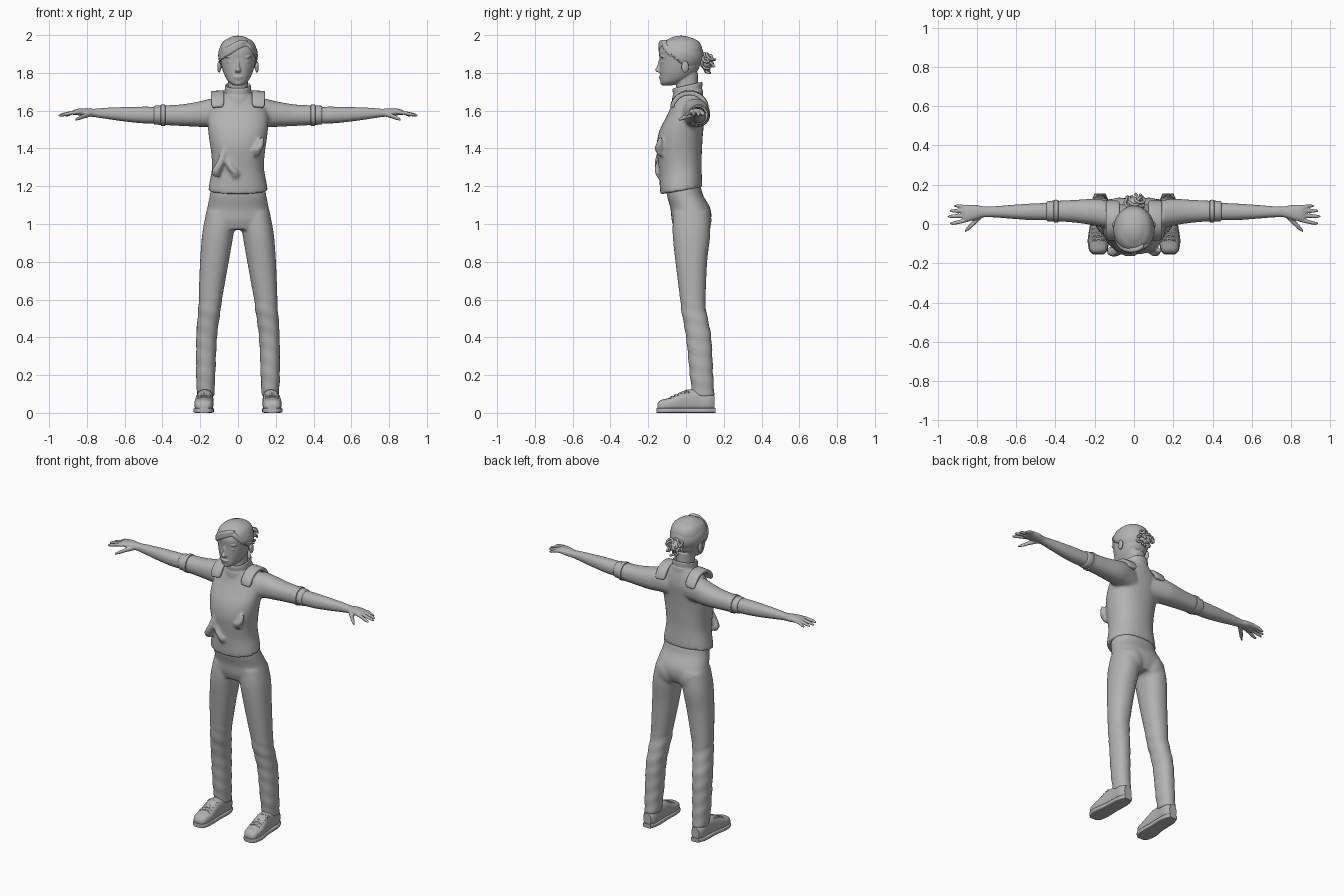
import bpy, bmesh, math, random
from mathutils import Vector, Matrix

random.seed(4)
SIDES = {"left": 1, "right": -1}

default = bpy.data.objects.get("Cube")
if default:
    bpy.data.objects.remove(default)

grey = bpy.data.materials.new("plain_grey")
grey.use_nodes = True
grey.diffuse_color = (.45, .45, .45, 1)
grey.node_tree.nodes["Principled BSDF"].inputs["Base Color"].default_value = grey.diffuse_color


def spline(rows, steps):
    """Smoothly interpolate rows of numbers."""
    result = []
    last = len(rows) - 1
    for i in range(last):
        a, b, c, d = (rows[max(0, min(last, i + k))] for k in (-1, 0, 1, 2))
        for s in range(steps):
            t = s / steps
            result.append([q + t / 2 * (r - p + t * (2*p - 5*q + 4*r - w + t * (3*(q - r) + w - p)))
                           for p, q, r, w in zip(a, b, c, d)])
    return result + [list(rows[-1])]


def loft(bm, axis, rows, side=1, square=.9, tilt=0, ripple=0, steps=4, sides=32):
    """Loft rows of (position, centre a, centre b, radius a, radius b)."""
    def power(v):
        return math.copysign(abs(v) ** square, v)
    rings = []
    for pos, ca, cb, ra, rb in spline(rows, steps):
        ring = []
        for k in range(sides):
            angle = math.tau * k / sides
            fold = 1 + ripple * math.sin(pos * 75 + 2 * math.sin(angle + side))
            a = ca + ra * fold * power(math.cos(angle))
            b = cb + rb * fold * power(math.sin(angle))
            co = {"X": (pos, a, b), "Y": (a, pos, b), "Z": (a, b, pos + tilt * b)}[axis]
            ring.append(bm.verts.new((co[0] * side, co[1], co[2])))
        rings.append(ring)
    for low, high in zip(rings, rings[1:]):
        for k in range(sides):
            n = (k + 1) % sides
            bm.faces.new((low[k], low[n], high[n], high[k]))
    bm.faces.new(rings[0])
    bm.faces.new(rings[-1])


def ball(bm, centre, radii):
    matrix = Matrix.Translation(centre) @ Matrix.Diagonal((*radii, 1))
    bmesh.ops.create_uvsphere(bm, u_segments=32, v_segments=20, radius=1, matrix=matrix)


def finish(bm, name, voxel=0, smooth=4):
    """Make the object; a voxel size fuses its shells into one skin."""
    bmesh.ops.recalc_face_normals(bm, faces=bm.faces)
    mesh = bpy.data.meshes.new(name)
    bm.to_mesh(mesh)
    bm.free()
    mesh.materials.append(grey)
    obj = bpy.data.objects.new(name, mesh)
    bpy.context.collection.objects.link(obj)
    bpy.ops.object.select_all(action="DESELECT")
    obj.select_set(True)
    bpy.context.view_layer.objects.active = obj
    bpy.ops.object.shade_smooth_by_angle(angle=math.radians(50))
    if voxel:
        fuse = obj.modifiers.new("fuse", "REMESH")
        fuse.mode = "VOXEL"
        fuse.voxel_size = voxel
        fuse.use_smooth_shade = True
        relax = obj.modifiers.new("relax", "SMOOTH")
        relax.iterations = smooth
    return obj


def cord(name, paths, radius):
    """Round cords along smooth paths, turned into a mesh."""
    curve = bpy.data.curves.new(name, "CURVE")
    curve.dimensions = "3D"
    curve.bevel_depth = radius
    curve.bevel_resolution = 2
    curve.use_fill_caps = True
    for path in paths:
        points = spline(path, 4)
        line = curve.splines.new("POLY")
        line.points.add(len(points) - 1)
        for point, co in zip(line.points, points):
            point.co = (*co, 1)
    curve.materials.append(grey)
    obj = bpy.data.objects.new(name, curve)
    bpy.context.collection.objects.link(obj)
    bpy.ops.object.select_all(action="DESELECT")
    obj.select_set(True)
    bpy.context.view_layer.objects.active = obj
    bpy.ops.object.convert(target="MESH")


# Sweater: torso, sleeves and hanging pocket folds
bm = bmesh.new()
loft(bm, "Z", [(1.18, 0, -.025, .158, .11), (1.22, 0, -.027, .152, .112), (1.3, 0, -.03, .138, .112),
               (1.38, 0, -.033, .142, .118), (1.45, 0, -.033, .152, .122), (1.52, 0, -.022, .16, .118),
               (1.58, 0, -.002, .16, .105), (1.63, 0, .008, .14, .09), (1.67, 0, .01, .1, .08),
               (1.7, 0, .01, .075, .075)], tilt=.17)
for side in SIDES.values():
    loft(bm, "X", [(.06, .04, 1.58, .06, .07), (.14, .05, 1.588, .07, .075), (.2, .06, 1.582, .068, .068),
                   (.3, .065, 1.576, .058, .057), (.4, .066, 1.576, .052, .052)], side)
for x, low, high, lean in [(-.115, 1.25, 1.42, .05), (-.015, 1.24, 1.37, -.05), (.1, 1.36, 1.46, .03)]:
    loft(bm, "Z", [(low, x, -.135, .014, .012), (low + .03, x, -.14, .024, .024),
                   ((low + high) / 2, x + lean / 2, -.143, .02, .022), (high, x + lean, -.135, .01, .008)])
finish(bm, "sweater", .009, 5)

# Standing collar, higher at the back
bm = bmesh.new()
loft(bm, "Z", [(1.65, 0, .008, .084, .084), (1.69, 0, .008, .076, .08), (1.7, 0, .008, .071, .077),
               (1.727, 0, .008, .069, .079), (1.733, 0, .008, .063, .072), (1.715, 0, .008, .055, .064)],
     tilt=.22, steps=3)
finish(bm, "collar")

# Shoulder pads arching over each shoulder
for label, side in SIDES.items():
    bm = bmesh.new()
    rows = []
    for k in range(15):
        t = math.radians(8 + 164 * k / 14)
        half = .034 if 0 < k < 14 else .026
        y, z = .018 + .093 * math.cos(t), 1.605 + .09 * math.sin(t)
        rows.append([bm.verts.new((side * (.108 + s * half), y, z - .08 * s * half)) for s in (-1, 1)])
    for a, b in zip(rows, rows[1:]):
        bm.faces.new((a[0], a[1], b[1], b[0]))
    pad = finish(bm, label + "_shoulder_pad")
    thick = pad.modifiers.new("thickness", "SOLIDIFY")
    thick.thickness, thick.offset = .022, 0
    edge = pad.modifiers.new("soft_edge", "BEVEL")
    edge.width, edge.segments = .006, 3

# Rolled cuffs, forearms and hands
for label, side in SIDES.items():
    bm = bmesh.new()
    loft(bm, "X", [(.385, .066, 1.576, .05, .05), (.387, .066, 1.576, .057, .057), (.408, .066, 1.576, .057, .057),
                   (.41, .066, 1.576, .053, .051), (.44, .065, 1.576, .052, .05), (.445, .065, 1.576, .046, .045)],
         side, 1, steps=2)
    finish(bm, label + "_cuff")
    bm = bmesh.new()
    loft(bm, "X", [(.38, .065, 1.576, .044, .044), (.5, .062, 1.577, .043, .044), (.6, .062, 1.581, .037, .038),
                   (.7, .062, 1.586, .029, .029), (.76, .062, 1.588, .027, .022), (.8, .06, 1.591, .036, .021),
                   (.85, .055, 1.593, .042, .017), (.875, .054, 1.589, .038, .011)], side)
    for y, spread, tip in [(.022, -.018, .94), (.044, -.005, .95), (.066, .001, .94), (.086, .006, .918)]:
        loft(bm, "X", [(.84, y, 1.592, .01, .01), (.88, y + spread / 2, 1.588, .0105, .0105),
                       (tip - .02, y + spread, 1.579, .009, .009), (tip, y + spread, 1.574, .004, .004)],
             side, 1, sides=12)
    loft(bm, "X", [(.775, .045, 1.583, .015, .014), (.81, .014, 1.573, .018, .013), (.84, -.016, 1.561, .014, .011),
                   (.862, -.036, 1.552, .006, .006)], side, 1, sides=12)
    finish(bm, label + "_forearm_and_hand", .0045, 2)

# Trousers: hips and two creased legs
bm = bmesh.new()
loft(bm, "Z", [(1.2, 0, -.01, .143, .088), (1.15, 0, -.004, .15, .096), (1.08, 0, .024, .164, .106),
               (1.02, 0, .028, .174, .104), (.97, 0, .025, .14, .085)])
for side in SIDES.values():
    loft(bm, "Z", [(1.06, .088, .028, .08, .095), (.95, .106, .029, .083, .1), (.8, .125, .028, .076, .084),
                   (.6, .147, .036, .062, .067)], side)
    loft(bm, "Z", [(.64, .143, .034, .062, .068), (.55, .151, .04, .06, .066), (.4, .166, .067, .055, .067),
                   (.2, .171, .082, .051, .062), (.12, .171, .09, .047, .059), (.085, .171, .094, .045, .057)],
         side, ripple=.025, steps=10)
    ball(bm, (side * .075, .075, 1.02), (.075, .06, .085))
finish(bm, "trousers", .009, 4)

# Shoes with flat soles and laces
for label, side in SIDES.items():
    bm = bmesh.new()
    loft(bm, "Y", [(-.152, .182, .03, .024, .016), (-.135, .182, .037, .042, .03), (-.09, .181, .043, .05, .036),
                   (-.05, .18, .052, .049, .046), (0, .177, .063, .045, .058), (.06, .174, .065, .042, .058),
                   (.12, .173, .06, .042, .052), (.152, .173, .053, .026, .038)], side, .75)
    finish(bm, label + "_shoe")
    bm = bmesh.new()
    loft(bm, "Y", [(-.156, .182, .013, .025, .013), (-.135, .182, .013, .046, .013), (-.08, .182, .013, .054, .013),
                   (0, .177, .013, .047, .013), (.1, .174, .013, .046, .013), (.156, .173, .013, .028, .013)],
         side, .35)
    finish(bm, label + "_sole")
    laces = []
    for k in range(5):
        y, z = -.075 + .02 * k, .08 + .0085 * k
        for slant in (-.008, .008):
            laces.append([(side * .18 + x, y + slant * x / .03, z + .006 - abs(x) * .35) for x in (-.034, 0, .034)])
    cord(label + "_laces", laces, .0045)

# Head: skull, neck, nose, lips, brows, eyes and ears
bm = bmesh.new()
loft(bm, "Z", [(1.733, 0, -.1, .022, .024), (1.75, 0, -.078, .048, .056), (1.78, 0, -.052, .068, .085),
               (1.82, 0, -.036, .083, .103), (1.87, 0, -.03, .093, .11), (1.92, 0, -.028, .098, .115),
               (1.96, 0, -.025, .083, .098), (1.983, 0, -.022, .052, .06), (1.992, 0, -.022, .012, .015)])
loft(bm, "Z", [(1.67, 0, .01, .056, .06), (1.73, 0, .006, .053, .058), (1.8, 0, .005, .055, .06)])
loft(bm, "Z", [(1.803, 0, -.136, .015, .015), (1.815, 0, -.142, .015, .022), (1.835, 0, -.138, .009, .016),
               (1.87, 0, -.133, .008, .01)])
ball(bm, (0, -.134, 1.778), (.026, .01, .006))
ball(bm, (0, -.13, 1.768), (.022, .011, .007))
ball(bm, (0, -.118, 1.747), (.022, .018, .014))
for side in SIDES.values():
    ball(bm, (side * .04, -.122, 1.885), (.03, .013, .007))
    ball(bm, (side * .04, -.12, 1.858), (.018, .011, .008))
    ball(bm, (side * .1, -.005, 1.832), (.01, .02, .032))
finish(bm, "head", .004, 2)

# Hair cap, cut along a slanted hairline
bm = bmesh.new()
ball(bm, (0, -.027, 1.893), (.105, .12, .104))
bmesh.ops.bisect_plane(bm, geom=bm.verts[:] + bm.edges[:] + bm.faces[:], plane_co=(0, -.02, 1.842),
                       plane_no=(0, .67, .74), clear_inner=True)
hair = finish(bm, "hair")
hair.modifiers.new("thickness", "SOLIDIFY").thickness = .01

# Swept fringe
bm = bmesh.new()
for drop in (0, .014):
    loft(bm, "X", [(-.101, -.055, 1.875 - drop, .012, .008), (-.085, -.095, 1.9 - drop, .016, .016),
                   (-.045, -.128, 1.927 - drop, .014, .02), (.01, -.13, 1.955 - drop, .014, .018),
                   (.05, -.11, 1.963 - drop, .012, .012)])
loft(bm, "X", [(.03, -.118, 1.96, .008, .01), (.065, -.107, 1.935, .014, .018), (.09, -.075, 1.9, .014, .016),
               (.102, -.045, 1.87, .008, .008)])
finish(bm, "fringe", .004, 3)

# Messy bun of looping locks
bm = bmesh.new()
ball(bm, (0, .105, 1.857), (.038, .034, .038))
finish(bm, "bun_core")
locks = []
for k in range(16):
    centre = Vector((random.uniform(-.032, .032), random.uniform(.1, .13), random.uniform(1.83, 1.885)))
    turn = Matrix.Rotation(random.uniform(0, math.pi), 3, "Z") @ Matrix.Rotation(random.uniform(0, 2), 3, "X")
    size = random.uniform(.018, .03)
    locks.append([tuple(centre + turn @ Vector((size * math.cos(a), size * math.sin(a), .004 * a)))
                  for a in range(6)])
cord("bun_locks", locks, .007)
